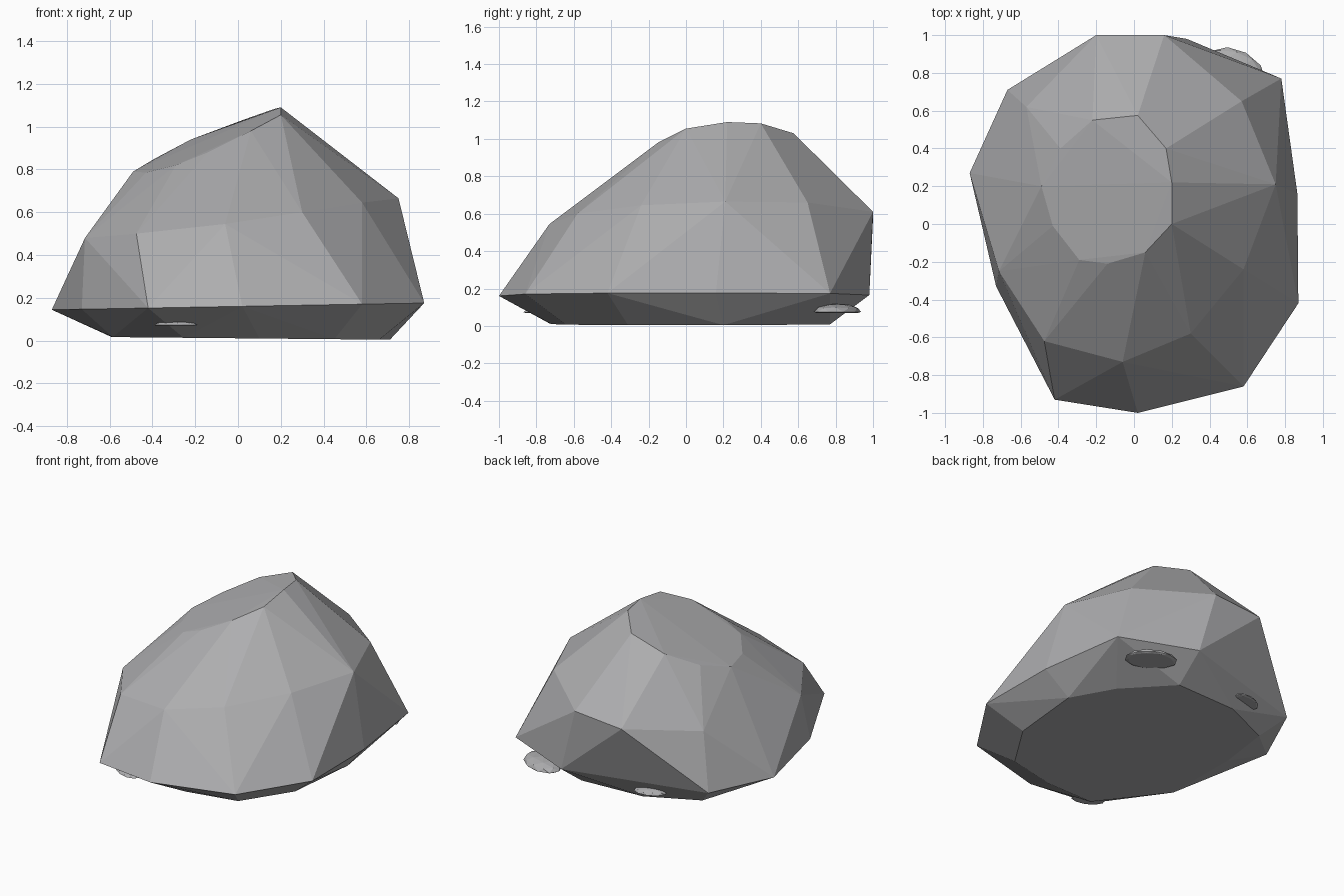
import bpy
import bmesh
from mathutils import Vector

if "Cube" in bpy.data.objects:
    bpy.data.objects.remove(bpy.data.objects["Cube"])

stone = bpy.data.materials.new("stone_grey")
stone.diffuse_color = (0.42, 0.42, 0.43, 1)
stone.use_nodes = True
stone.node_tree.nodes["Principled BSDF"].inputs["Base Color"].default_value = stone.diffuse_color


def finish(bm, name):
    bmesh.ops.recalc_face_normals(bm, faces=bm.faces)
    mesh = bpy.data.meshes.new(name)
    bm.to_mesh(mesh)
    bm.free()
    mesh.materials.append(stone)
    obj = bpy.data.objects.new(name, mesh)
    bpy.context.collection.objects.link(obj)
    return obj


def hull(name, points):
    bm = bmesh.new()
    for p in points:
        bm.verts.new(p)
    res = bmesh.ops.convex_hull(bm, input=bm.verts)
    loose = [v for v in bm.verts if not v.link_faces]
    bmesh.ops.delete(bm, geom=loose, context='VERTS')
    bmesh.ops.dissolve_limit(bm, angle_limit=0.03, verts=bm.verts, edges=bm.edges)
    return finish(bm, name)


# Boulder: base outline, widest rim, shoulder and tilted cap
base = [(.66, -.31), (.71, .2), (.55, .48), (.27, .77), (-.19, .75), (-.54, .59),
        (-.59, .22), (-.585, -.31), (-.255, -.73), (.1, -.72), (.45, -.64)]
rim = [(-.42, -.93), (.02, -1), (.58, -.86), (.87, -.42), (.865, .16),
       (.78, .77), (.28, .98), (-.67, .71), (-.87, .27), (-.73, -.33)]
shoulder = [(.16, 1, .61), (-.2, 1, .58), (.57, .65, .66), (.75, .21, .665),
            (.58, -.24, .645), (.3, -.58, .6), (-.06, -.73, .545),
            (-.475, -.62, .5), (-.715, -.25, .48), (-.57, .62, .52)]
cap = [(.2, 0, 1.055), (.2, .22, 1.09), (.17, .4, 1.083), (.02, .575, 1.03),
       (-.22, .55, .94), (-.39, .4, .85), (-.49, .2, .79), (-.43, -.01, .785),
       (-.29, -.19, .82), (-.14, -.21, .88), (.06, -.15, .98)]
points = [(x, y, .011 - .0095 * x) for x, y in base]   # base sags to the right
points += [(x, y, .16 + .018 * x) for x, y in rim]
hull("boulder", points + shoulder + cap)


# Small flat-bottomed chips lodged under the rim
def chip(name, center, size, turn):
    bm = bmesh.new()
    bmesh.ops.create_icosphere(bm, subdivisions=2, radius=1)
    for v in bm.verts:
        v.co.z = max(v.co.z, -.15)
        v.co = v.co * Vector(size)
    obj = finish(bm, name)
    obj.location = center
    obj.rotation_euler.z = turn


chip("back_right_chip", (.54, .81, .075), (.17, .11, .045), -.5)
chip("back_left_chip", (-.27, .775, .08), (.11, .07, .03), .3)
chip("front_chip", (-.29, -.80, .073), (.11, .06, .02), -.4)
